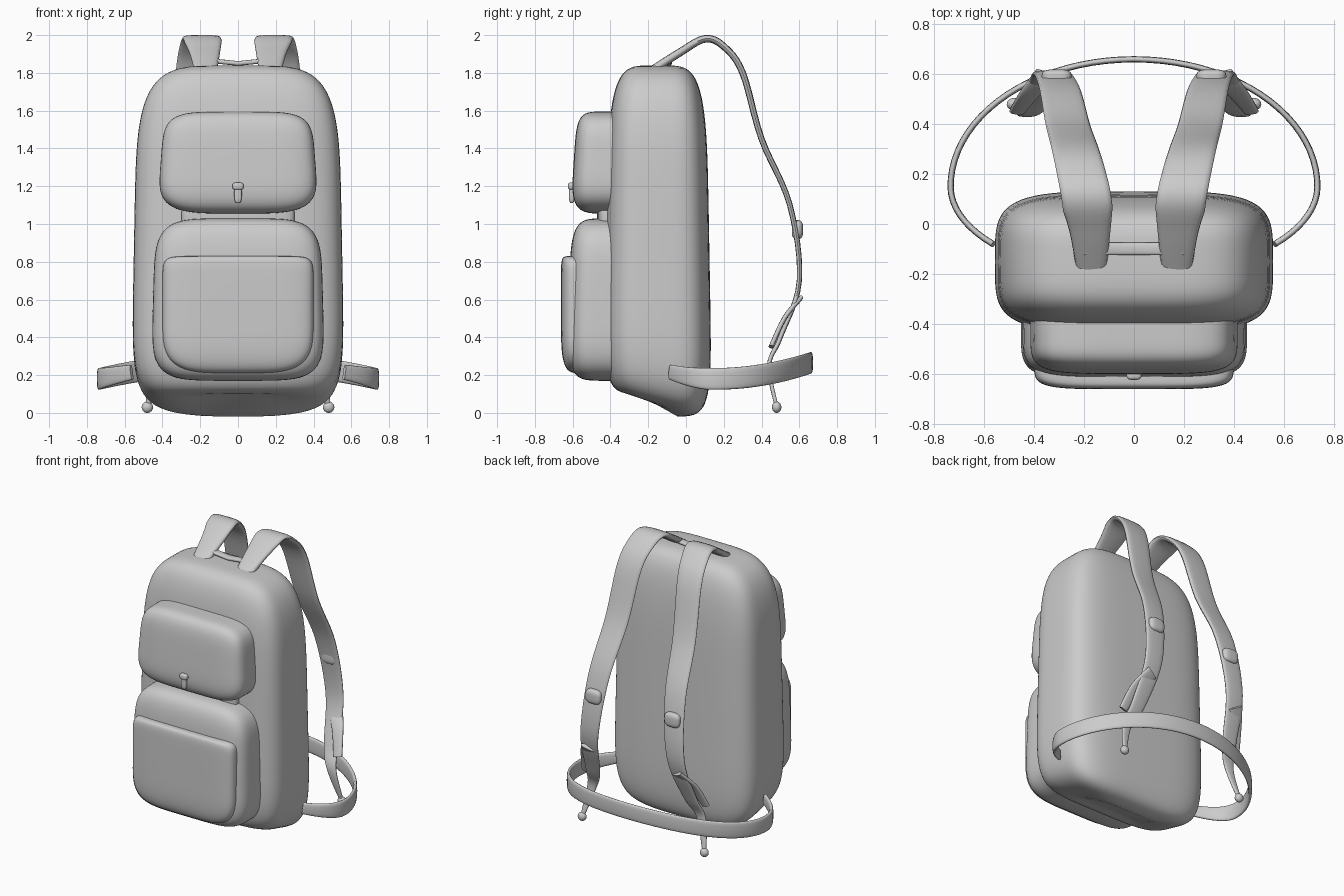
import bpy, math
from mathutils import Vector

if "Cube" in bpy.data.objects:
    bpy.data.objects.remove(bpy.data.objects["Cube"], do_unlink=True)

fabric = bpy.data.materials.new("grey fabric")
fabric.use_nodes = True
grey = (0.6, 0.6, 0.6, 1)
fabric.diffuse_color = grey
fabric.node_tree.nodes["Principled BSDF"].inputs["Base Color"].default_value = grey

ACROSS = Vector((1, 0, 0))
UPRIGHT = Vector((0, 0, 1))


def skin(name, rings):
    """Join equal closed rings into a capped, smoothly shaded surface."""
    count = len(rings[0])
    verts = [point for ring in rings for point in ring]
    faces = []
    for start in range(0, len(verts) - count, count):
        for i in range(count):
            j = (i + 1) % count
            faces.append((start + i, start + j, start + count + j, start + count + i))
    faces.append(tuple(reversed(range(count))))
    faces.append(tuple(range(len(verts) - count, len(verts))))
    mesh = bpy.data.meshes.new(name)
    mesh.from_pydata(verts, [], faces)
    mesh.materials.append(fabric)
    obj = bpy.data.objects.new(name, mesh)
    bpy.context.collection.objects.link(obj)
    bpy.ops.object.select_all(action="DESELECT")
    obj.select_set(True)
    bpy.context.view_layer.objects.active = obj
    bpy.ops.object.shade_smooth_by_angle(angle=math.radians(50))


def rounded(angle, power):
    """Point on a unit square with rounded corners."""
    c, s = math.cos(angle), math.sin(angle)
    return (math.copysign(abs(c) ** (2 / power), c),
            math.copysign(abs(s) ** (2 / power), s))


def outline(count, power):
    return [rounded(math.tau * i / count, power) for i in range(count)]


def pillow(name, centre, half, plan=5, top=5, bottom=5, lean=0, sag=0):
    """Stuffed box: lean thins it upwards, sag drops its back lower edge."""
    layers = 40
    rings = []
    for k in range(layers):
        angle = math.pi * ((k + 0.5) / layers - 0.5)
        size, height = rounded(angle, top if angle > 0 else bottom)
        ring = []
        for u, v in outline(72, plan):
            drop = sag * v * (1 - height) / 2
            ring.append((centre[0] + half[0] * size * u * (1 - lean * height / 2),
                         centre[1] + half[1] * size * v * (1 - lean * height),
                         centre[2] + half[2] * height - drop))
        rings.append(ring)
    skin(name, rings)


def curve_through(points, steps):
    """Smooth path through a few points."""
    path = []
    last = len(points) - 1
    for k in range(last):
        before, a, b, after = (Vector(points[min(max(k + j, 0), last)]) for j in (-1, 0, 1, 2))
        for i in range(steps):
            t = i / steps
            bend = 2 * before - 5 * a + 4 * b - after + t * (3 * (a - b) + after - before)
            path.append(a + t / 2 * (b - before + t * bend))
    return path + [Vector(points[-1])]


def strap(name, path, across, width, thickness):
    """Sweep a flat band; width and thickness are rules of the path fraction."""
    rings = []
    last = len(path) - 1
    for i, point in enumerate(path):
        tangent = path[min(i + 1, last)] - path[max(i - 1, 0)]
        normal = tangent.cross(across).normalized()
        side = normal.cross(tangent).normalized()
        w, d = width(i / last) / 2, thickness(i / last) / 2
        rings.append([point + side * u * w + normal * v * d for u, v in outline(16, 3)])
    skin(name, rings)


# Main compartment and front pockets
pillow("main_compartment", (0, -0.15, 0.94), (0.55, 0.273, 0.9),
       plan=4.2, top=4.6, bottom=6.5, lean=0.06, sag=0.06)
pillow("upper_pocket", (0, -0.42, 1.325), (0.41, 0.175, 0.27), top=5, bottom=4, lean=0.1)
pillow("lower_pocket", (0, -0.4, 0.6), (0.45, 0.22, 0.43), lean=0.05)
pillow("lower_pocket_panel", (0, -0.55, 0.52), (0.4, 0.112, 0.31), top=12, bottom=4)
pillow("pocket_bridge", (0, -0.4, 1.04), (0.3, 0.07, 0.06))

# Zip pull on the upper pocket
pillow("zip_slider", (0, -0.605, 1.2), (0.03, 0.02, 0.02), plan=3, top=3, bottom=3)
pillow("zip_pull", (0, -0.605, 1.16), (0.02, 0.015, 0.05), plan=3, top=3, bottom=3)

# Grab loop lying between the strap roots
grab = [Vector((x / 10, -0.1, 1.85 + 0.01 * abs(x))) for x in (-2, -1, 0, 1, 2)]
strap("grab_loop", grab, Vector((0, 1, 0)), lambda t: 0.05, lambda t: 0.025)

# Shoulder straps: over the top, down the back, tapering into the tails
arch = [(-0.2, 1.8), (-0.03, 1.91), (0.1, 1.98), (0.2, 1.94), (0.3, 1.8), (0.4, 1.45),
        (0.55, 1.1), (0.6, 0.7), (0.5, 0.4), (0.44, 0.25), (0.48, 0.03)]
for name, sign in (("left", 1), ("right", -1)):
    points = []
    for i, (y, z) in enumerate(arch):
        spread = 0.17 + 0.31 * (i / (len(arch) - 1)) ** 1.7
        points.append((sign * spread, y, z))
    path = curve_through(points, 6)
    strap(name + "_shoulder_strap", path, ACROSS,
          lambda t: 0.02 + 0.18 * (1 - t ** 3) * min(1, 0.5 + 3 * t),
          lambda t: 0.045 - 0.025 * t)
    pillow(name + "_strap_tip", (sign * 0.48, 0.48, 0.03), (0.03, 0.025, 0.03),
           plan=2, top=2, bottom=2)
    # Buckle halfway down and the loose webbing by the lower adjuster
    pillow(name + "_strap_buckle", (sign * 0.31, 0.59, 0.97), (0.06, 0.03, 0.05), plan=3, top=3, bottom=3)
    webbing = curve_through([(sign * 0.35, 0.6, 0.6), (sign * 0.42, 0.52, 0.5),
                             (sign * 0.47, 0.45, 0.35)], 5)
    strap(name + "_loose_webbing", webbing, ACROSS,
          lambda t: 0.1 - 0.04 * t, lambda t: 0.025)

# Waist belt: one wide loop from side to side behind the bag
belt = []
steps = 60
for i in range(steps + 1):
    angle = math.radians(-40 + 260 * i / steps)
    c, s = math.cos(angle), math.sin(angle)
    belt.append(Vector((0.735 * c, 0.15 + s * (0.51 if s > 0 else 0.36), 0.18 + 0.085 * s * s)))
strap("waist_belt", belt, UPRIGHT,
      lambda t: 0.08 + 0.035 * min(1, 8 * t, 8 * (1 - t)), lambda t: 0.025)
